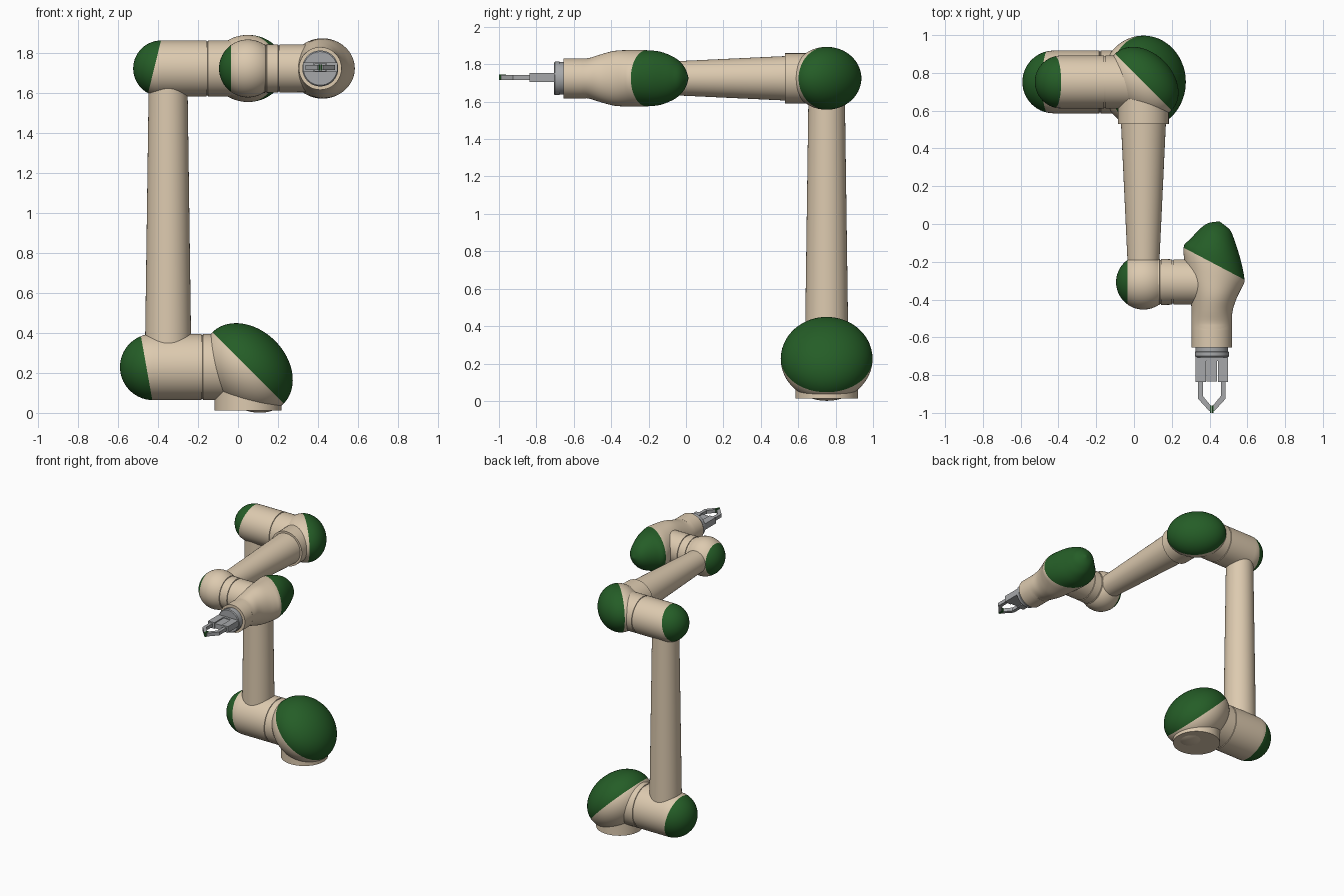
import bpy, bmesh, math
from mathutils import Vector, Matrix

if "Cube" in bpy.data.objects:
    bpy.data.objects.remove(bpy.data.objects["Cube"])


def material(name, rgb):
    m = bpy.data.materials.new(name)
    m.diffuse_color = (*rgb, 1)
    m.use_nodes = True
    m.node_tree.nodes["Principled BSDF"].inputs["Base Color"].default_value = m.diffuse_color
    return m


CREAM = material("cream shell", (0.72, 0.59, 0.43))
GREEN = material("dark green cap", (0.018, 0.11, 0.02))
GREY = material("gripper grey", (0.38, 0.39, 0.40))
MATS = [CREAM, GREEN, GREY]


def finish(name, bm, mat=0, cut=None):
    """Make an object; faces beyond the cut plane (point, normal) turn green."""
    bmesh.ops.remove_doubles(bm, verts=bm.verts, dist=1e-5)
    bmesh.ops.recalc_face_normals(bm, faces=bm.faces)
    if cut:
        p, n = Vector(cut[0]), Vector(cut[1])
        bmesh.ops.bisect_plane(bm, geom=bm.verts[:] + bm.edges[:] + bm.faces[:],
                               plane_co=p, plane_no=n, dist=1e-5)
    for f in bm.faces:
        f.material_index = mat
        if cut and (f.calc_center_median() - p).dot(n) > 0:
            f.material_index = 1
    me = bpy.data.meshes.new(name)
    bm.to_mesh(me)
    bm.free()
    for m in MATS:
        me.materials.append(m)
    ob = bpy.data.objects.new(name, me)
    bpy.context.collection.objects.link(ob)
    return ob


def skin(bm, rings):
    """Quads between successive rings of points."""
    vs = [[bm.verts.new(p) for p in r] for r in rings]
    for a, b in zip(vs, vs[1:]):
        for i in range(len(a)):
            j = (i + 1) % len(a)
            bm.faces.new((a[i], a[j], b[j], b[i]))
    bm.faces.new(vs[0])
    bm.faces.new(vs[-1])


def lathe(name, origin, axis, profile, mat=0, cut=None, seg=64):
    """Revolve (distance, radius) pairs about an axis through origin."""
    q = Vector((0, 0, 1)).rotation_difference(Vector(axis))
    o = Vector(origin)
    rings = [[o + q @ Vector((max(r, 1e-3) * math.cos(t), max(r, 1e-3) * math.sin(t), d))
              for t in (2 * math.pi * i / seg for i in range(seg))] for d, r in profile]
    bm = bmesh.new()
    skin(bm, rings)
    return finish(name, bm, mat, cut)


def capsule(start, r, seam, end):
    """Profile with a round start, a seam groove and a flat end."""
    arc = [(start - r * math.cos(a), r * math.sin(a))
           for a in (math.pi / 2 * i / 14 for i in range(15))]
    return arc + groove(seam, r) + [(end, r)]


def groove(d, r):
    return [(d - .004, r), (d - .003, r - .005), (d + .003, r - .005), (d + .004, r)]


def dome(name, centre, n, a, b, c, up):
    """Ellipsoid at a mitred joint: the half facing n is green."""
    n, up, o = Vector(n).normalized(), Vector(up), Vector(centre)
    t = up.cross(n)
    m = Matrix((t * b, up * c, n * a)).transposed().to_4x4()
    m.translation = o
    bm = bmesh.new()
    bmesh.ops.create_uvsphere(bm, u_segments=64, v_segments=40, radius=1, matrix=m)
    return finish(name, bm, 0, (o, n))


def prism(name, pts, z0, z1, mat=2):
    bm = bmesh.new()
    skin(bm, [[(x, y, z) for x, y in pts] for z in (z0, z1)])
    return finish(name, bm, mat)


def box(name, x0, x1, y0, y1, z0, z1, mat=2):
    return prism(name, [(x0, y0), (x1, y0), (x1, y1), (x0, y1)], z0, z1, mat)


X, Z = (1, 0, 0), (0, 0, 1)
FRONT = (0, -1, 0)
H = 1.725        # height of elbow and wrists
Y = 0.752        # depth of the column
EX = 0.05        # x of base and forearm
WX = 0.412       # x of last wrist and gripper

# Base: round foot and large mitred dome
lathe("foot", (EX, Y, 0), Z, [(.012, .167), (.225, .167)])
dome("base_dome", (EX, Y, .225), (1, 0, 1), .192, .2525, .2455, (0, 1, 0))

# Shoulder: capsule with slanted green cap
lathe("shoulder", (0, Y, .23), X, capsule(-.425, .166, -.18, .05),
      cut=((-.457, Y, .22), (-.31, 0, -.055)))

# Upper arm: tapered column
lathe("upper_arm", (-.35, Y, 0), Z, [(.3, .116), (1.66, .097)])

# Elbow: capsule with cap, mitred dome and forearm collar
lathe("elbow", (0, Y, H), X, capsule(-.385, .14, -.155, .05),
      cut=((-.418, Y, 1.733), (-.265, 0, .065)))
dome("elbow_dome", (EX, Y, H), (1, 1, 0), .155, .212, .168, (0, 0, 1))
lathe("forearm_collar", (EX, 0, H), FRONT, [(-.75, .134), (-.53, .134)])

# Forearm: tapered tube
lathe("forearm", (EX, 0, H), FRONT, [(-.6, .122), (.25, .082)])

# First wrist: ball with green cap and a link to the side
ball = [(-.145 * math.cos(math.pi * i / 32), .145 * math.sin(math.pi * i / 32))
        for i in range(33)]
lathe("wrist_ball", (EX, -.308, H), X, ball, cut=((-.035, 0, 0), (-1, 0, 0)))
lathe("wrist_link", (0, -.307, H), X,
      [(.05, .122)] + groove(.14, .122) + groove(.205, .12) + [(.41, .119)])

# Second wrist: loft of tilted ellipses (left x y, right x y, half height)
KEYS = [(.304, -.56, .52, -.56, .107), (.304, -.52, .52, -.52, .108),
        (.304, -.45, .522, -.46, .128), (.296, -.37, .545, -.39, .147),
        (.275, -.25, .572, -.335, .151), (.262, -.125, .585, -.295, .150),
        (.298, -.08, .567, -.2, .142), (.345, -.03, .545, -.125, .117),
        (.375, -.005, .528, -.075, .09), (.405, .008, .507, -.03, .055),
        (.447, .013, .455, .012, .004)]


def smooth_keys(keys, n=4):
    """Catmull-Rom interpolation of the loft sections."""
    k = [keys[0]] + keys + [keys[-1]]
    out = []
    for a, b, c, d in zip(k, k[1:], k[2:], k[3:]):
        for s in (i / n for i in range(n)):
            out.append([.5 * (2 * q + (r - p) * s + (2 * p - 5 * q + 4 * r - t) * s * s
                              + (3 * q - p - 3 * r + t) * s ** 3)
                        for p, q, r, t in zip(a, b, c, d)])
    return out + [keys[-1]]


rings = []
for lx, ly, rx, ry, hz in smooth_keys(KEYS):
    left, right = Vector((lx, ly, H)), Vector((rx, ry, H))
    mid, u = (left + right) / 2, (right - left) / 2
    rings.append([mid + u * math.cos(t) + Vector((0, 0, hz * math.sin(t)))
                  for t in (2 * math.pi * i / 64 for i in range(64))])
bm = bmesh.new()
skin(bm, rings)
finish("wrist_body", bm, 0, ((.4235, -.21, H), (.17, .323, 0)))

# Tool sleeve and mounting flange
lathe("tool_sleeve", (WX, 0, H), FRONT, [(.5, .107)] + groove(.528, .107) + [(.655, .107)])
lathe("tool_flange", (WX, 0, H), FRONT,
      [(.64, .086), (.675, .086), (.677, .09), (.7, .09), (.706, .084)], mat=2)

# Gripper: palm, two side blocks and two bent fingers with pads
G = 1.73
box("gripper_palm", WX - .028, WX + .028, -.835, -.70, G - .019, G + .019)
box("gripper_root", WX - .086, WX + .086, -.725, -.70, G - .024, G + .024)
for side, s in (("left", -1), ("right", 1)):
    box("gripper_block_" + side, WX + s * .032, WX + s * .086, -.836, -.70, G - .024, G + .024)
    finger = [(.073, -.83), (.073, -.925), (.014, -.99), (.002, -.99),
              (.002, -.966), (.048, -.91), (.048, -.83)]
    prism("finger_" + side, [(WX + s * x, y) for x, y in finger], G - .013, G + .013)
    box("finger_pad_" + side, WX + s * .0005, WX + s * .009, -1.0, -.962, G - .015, G + .015, 1)

# Smooth shading with crisp edges
for ob in bpy.context.scene.objects:
    ob.select_set(True)
    bpy.context.view_layer.objects.active = ob
bpy.ops.object.shade_smooth_by_angle(angle=math.radians(35))
